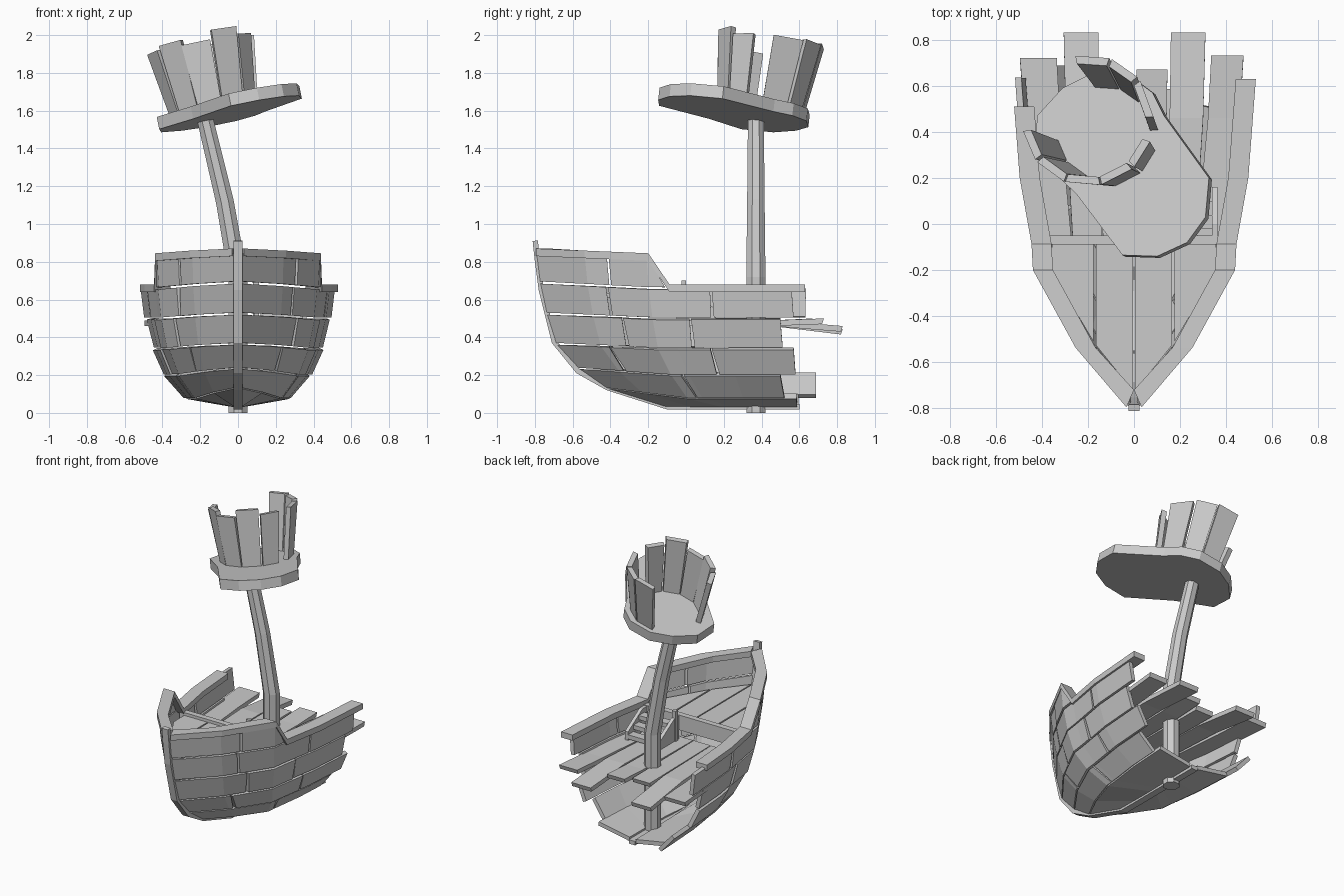
import bpy, bmesh, math, random
from mathutils import Vector

if "Cube" in bpy.data.objects:
    bpy.data.objects.remove(bpy.data.objects["Cube"])
random.seed(4)


def loft(name, rings):
    """Skin a list of matching point rings and cap both ends."""
    bm = bmesh.new()
    vs = [[bm.verts.new(p) for p in r] for r in rings]
    n = len(rings[0])
    for a, b in zip(vs, vs[1:]):
        for i in range(n):
            j = (i + 1) % n
            bm.faces.new((a[i], a[j], b[j], b[i]))
    bm.faces.new(vs[0])
    bm.faces.new(vs[-1])
    bmesh.ops.remove_doubles(bm, verts=bm.verts, dist=0.0005)
    bmesh.ops.recalc_face_normals(bm, faces=bm.faces)
    me = bpy.data.meshes.new(name)
    bm.to_mesh(me)
    bm.free()
    ob = bpy.data.objects.new(name, me)
    bpy.context.collection.objects.link(ob)
    return ob


def box(name, x0, x1, y0, y1, z0, z1):
    ring = lambda y: [(x0, y, z0), (x1, y, z0), (x1, y, z1), (x0, y, z1)]
    return loft(name, [ring(y0), ring(y1)])


def lerp(table, t):
    for (a, u), (b, v) in zip(table, table[1:]):
        if t <= b:
            break
    return u + (v - u) * (t - a) / (b - a)


# Hull seam levels: bow y, bow z, half width at the break, z amidships
LEVELS = [(-.10, .03, .025, .03), (-.42, .13, .28, .075), (-.57, .235, .39, .20),
          (-.69, .365, .455, .34), (-.74, .525, .495, .50), (-.775, .69, .515, .66),
          (-.795, .85, .525, .825)]
FLARE = [(0, .04), (.185, .46), (.42, .81), (.5, .84), (.71, .94), (1, 1), (1.2, 1.03)]


def hull(level, t):
    ys, zs, w, zm = LEVELS[level]
    k = min(t / .42, 1)
    return Vector((max(w * lerp(FLARE, t), .02), ys + t * (.6 - ys), zs + (zm - zs) * k))


def at_y(level, y):
    ys = LEVELS[level][0]
    return (y - ys) / (.6 - ys)


def hull_plank(row, y0, y1, side, skew0=0, skew1=0, gap=.006):
    t0, t1 = max(at_y(row + 1, y0), 0), at_y(row + 1, y1)
    ts = [t0] + [t for t, _ in FLARE if t0 + .02 < t < t1 - .02] + [t1]
    push = random.uniform(-.004, .008) if t0 > 0 else 0
    rings = []
    for t in ts:
        sk = skew0 if t == t0 else skew1 if t == t1 else 0
        lo, up = hull(row, t - sk), hull(row + 1, t + sk)
        d = up - lo
        n = Vector((d.z, 0, -d.x)).normalized()
        lo, up = lo + d * gap / d.length + n * push, up - d * gap / d.length + n * push
        lo2, up2 = lo - n * .028, up - n * .028
        ring = [lo, up, up2, lo2]
        rings.append([(side * max(p.x, 0), p.y, p.z) for p in ring])
    loft("hull_plank", rings)


# Hull planking: row -> joint positions; the last joint is the broken end
JOINTS = {0: ([-.42, .59], [-.42, .60]),
          1: ([-.57, -.02, .51], [-.57, .05, .70]),
          2: ([-.69, -.41, .13, .58], [-.69, -.36, .10, .50]),
          3: ([-.74, -.34, .02, .51], [-.74, -.30, .06, .50]),
          4: ([-.775, -.42, .13, .57], [-.775, -.38, .15, .64])}
for row, sides in JOINTS.items():
    for side, ys in zip((1, -1), sides):
        for i, (a, b) in enumerate(zip(ys, ys[1:])):
            hull_plank(row, a + (.006 if i else 0), b - .006, side,
                       0, random.uniform(-.006, .006) if row else 0)

# Raised bow sides, cut on a slope at the back
for side in (1, -1):
    hull_plank(5, -.795, -.42, side)
    hull_plank(5, -.41, -.16, side, 0, -.03)

# Rail running over bow and waist
for side, end in ((1, .63), (-1, .51)):
    path = [hull(6, t) for t in (0, .185, .427)]
    path += [hull(5, t) for t in (.5, .71, at_y(5, end))]
    rings = []
    for i, p in enumerate(path):
        dy = .075 if i == 0 else 0
        pts = [(p.x + .012, 0, -.02), (p.x + .012, 0, .02),
               (p.x - .075, dy, .02), (p.x - .075, dy, -.02)]
        rings.append([(side * max(x, 0), p.y + y, p.z + z) for x, y, z in pts])
    loft("rail", rings)

# Stem and keel in one bent timber
stem = [(-.812, .91), (-.80, .80), (-.78, .65), (-.71, .37), (-.58, .21), (-.42, .12),
        (-.10, .018), (.60, .018)]
rings = []
for i, (y, z) in enumerate(stem):
    a, b = stem[max(i - 1, 0)], stem[min(i + 1, len(stem) - 1)]
    d = Vector((b[0] - a[0], b[1] - a[1])).normalized()
    iy, iz = y - d.y * .028, z + d.x * .028
    rings.append([(-.024, y, z), (.024, y, z), (.024, iy, iz), (-.024, iy, iz)])
loft("stem_and_keel", rings)

# Main deck: x at front edge, x at broken end, end y, droop
DECK = [(-.40, -.27, -.495, -.335, .71, 0), (-.265, -.14, -.305, -.155, .82, -.045),
        (-.135, -.005, -.145, -.01, .60, 0), (.0, .13, .01, .145, .66, .01),
        (.135, .265, .16, .31, .82, -.03), (.27, .40, .335, .475, .72, .01)]
for a, b, c, d, y, droop in DECK:
    rings = []
    for yy, k in ((-.09, 0), (.45, .78), (y, 1)):
        x0, x1 = a + (c - a) * k, b + (d - b) * k
        z = .46 + (droop if k == 1 else 0)
        rings.append([(x0, yy, z), (x1, yy, z), (x1, yy + .01, z + .03), (x0, yy + .01, z + .03)])
    loft("deck_plank", rings)

# Foredeck boards trimmed to the bow, with the beam under their back edge
BOW = [(0, -.73), (.17, -.52), (.36, -.20), (.385, -.085)]
for side in (1, -1):
    for x0, x1 in ((.004, .165), (.175, .355)):
        y0, y1 = lerp(BOW, x0), lerp(BOW, x1)
        rings = []
        for a, b in ((y0, y1), (-.08, -.08)):
            rings.append([(side * x0, a, .61), (side * x1, b, .61),
                          (side * x1, b, .635), (side * x0, a, .635)])
        loft("foredeck_board", rings)
box("foredeck_beam", -.39, .39, -.09, -.05, .55, .655)

# Steps up to the foredeck with a post
for i in range(3):
    box("step", .12, .35, .10 - i * .06, .16 - i * .06, .50 + i * .045, .53 + i * .045)
for x in (.10, .35):
    loft("step_side", [[(u, .16, .48), (u, -.05, .48), (u, -.05, .65), (u, .0, .65), (u, .16, .55)]
                       for u in (x - .012, x + .012)])
box("step_post", .08, .11, -.025, .0, .48, .70)

# Bent mast
rings = []
for x, z, r in ((0, 0, .055), (0, .72, .055), (-.07, 1.12, .05), (-.185, 1.60, .045)):
    tilt = .2 if z > 1 else 0
    rings.append([(x + r * math.cos(a), .37 + r * math.sin(a), z + (tilt * r * math.cos(a)))
                  for a in (math.pi * (i + .5) / 4 for i in range(8))])
loft("mast", rings)


# Lookout floor: tilted long slab
def floor_z(x, y):
    return 1.686 + .2 * x - .11 * y


SLAB = [(-.43, .30), (-.42, .47), (-.31, .59), (-.18, .655), (-.02, .645), (.08, .57), (.13, .47),
        (.325, .20), (.31, .03), (.23, -.08), (.10, -.14), (-.05, -.135), (-.25, .13)]
loft("lookout_floor", [[(x + .2 * h, y - .11 * h, floor_z(x, y) - h) for x, y in SLAB]
                       for h in (.065, 0)])

# Lookout staves: angle, angular width, height
STAVES = [(203, 27, .33), (234, 29, .35), (265, 31, .32), (297, 30, .37), (328, 26, .33),
          (20, 34, .33), (55, 27, .34), (86, 30, .35)]
for ang, wide, h in STAVES:
    rings = []
    for cx, cy, r, up in ((-.13, .395, .235, 0), (-.20, .45, .285, h)):
        ring = []
        for da, dr in ((-.5, 0), (.5, 0), (.5, -.035), (-.5, -.035)):
            a = math.radians(ang + da * wide)
            x, y = cx + (r + dr) * math.cos(a), cy + (r + dr) * math.sin(a)
            bx, by = (x, y) if up == 0 else (x + .07, y - .055)
            ring.append((x, y, floor_z(bx, by) + up - (.005 if up == 0 else 0)))
        rings.append(ring)
    loft("lookout_stave", rings)
